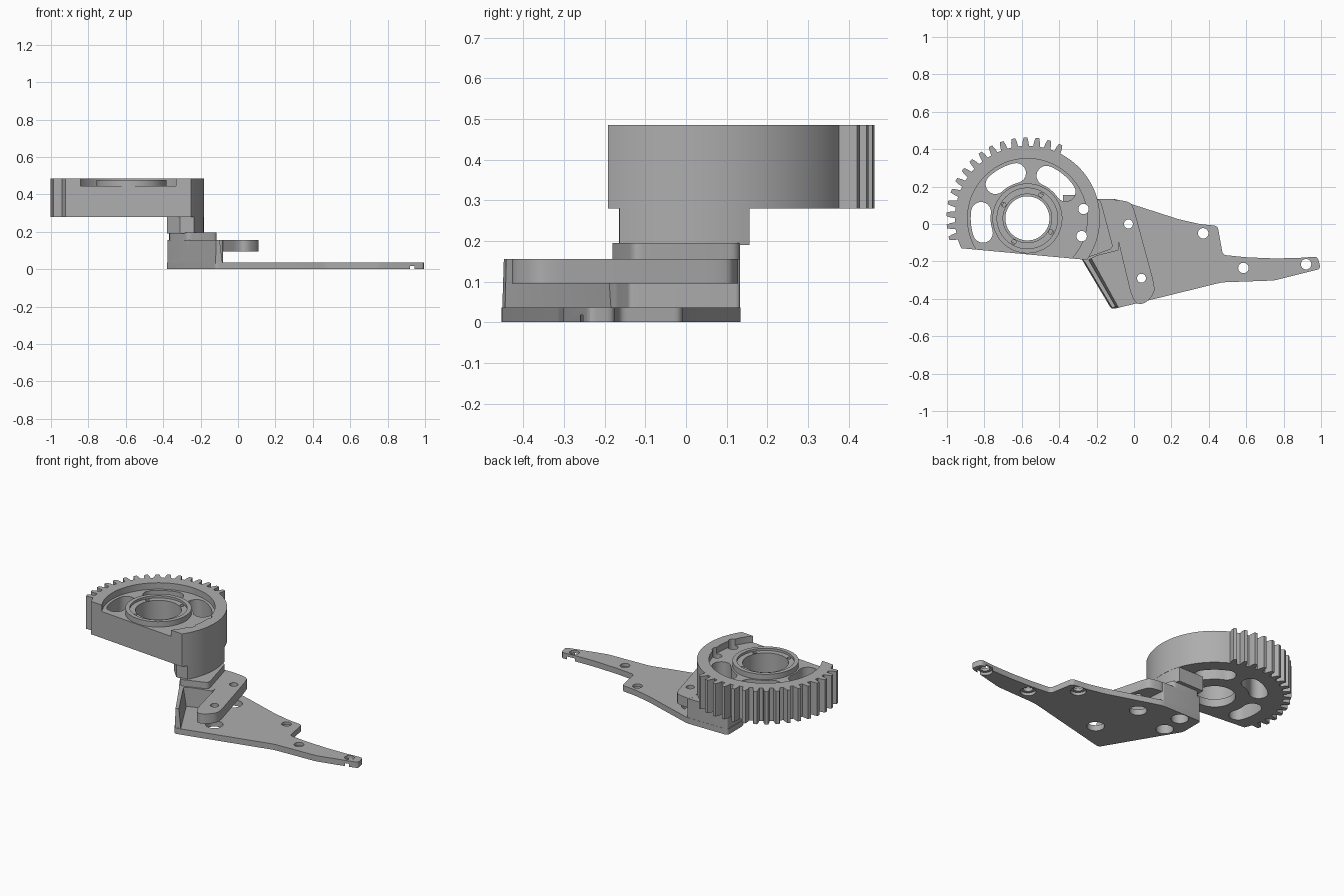
import bpy, bmesh, math
from mathutils import Vector

if "Cube" in bpy.data.objects:
    bpy.data.objects.remove(bpy.data.objects["Cube"], do_unlink=True)

grey = bpy.data.materials.new("machined grey")
grey.use_nodes = True
COLOUR = (0.42, 0.42, 0.42, 1)
grey.diffuse_color = COLOUR
grey.node_tree.nodes["Principled BSDF"].inputs["Base Color"].default_value = COLOUR

CX, CY = -0.57, 0.03      # gear axis
TOP, LOW = 0.485, 0.28    # gear faces


def polar(r, deg, c=(CX, CY)):
    a = math.radians(deg)
    return (c[0] + r * math.cos(a), c[1] + r * math.sin(a))


def circle(r, c=(CX, CY), n=64):
    return [polar(r, 360 * i / n, c) for i in range(n)]


def rounded(pts, r, n=5):
    """Round every corner of an outline with a small quadratic curve."""
    out = []
    for i, p in enumerate(pts):
        p, a, b = Vector(p), Vector(pts[i - 1]), Vector(pts[(i + 1) % len(pts)])
        s = p + (a - p).normalized() * min(r, (a - p).length * 0.45)
        e = p + (b - p).normalized() * min(r, (b - p).length * 0.45)
        for k in range(n + 1):
            t = k / n
            out.append(tuple(s * (1 - t) ** 2 + p * 2 * t * (1 - t) + e * t * t))
    return out


def prism(name, outline, z0, z1, top=None):
    """Upright solid from an outline, optionally with another top outline."""
    top = top or outline
    n = len(outline)
    bm = bmesh.new()
    low = [bm.verts.new((x, y, z0)) for x, y in outline]
    high = [bm.verts.new((x, y, z1)) for x, y in top]
    bm.faces.new(low)
    bm.faces.new(high)
    for i in range(n):
        j = (i + 1) % n
        bm.faces.new((low[i], low[j], high[j], high[i]))
    bmesh.ops.recalc_face_normals(bm, faces=bm.faces)
    mesh = bpy.data.meshes.new(name)
    bm.to_mesh(mesh)
    bm.free()
    mesh.materials.append(grey)
    ob = bpy.data.objects.new(name, mesh)
    bpy.context.collection.objects.link(ob)
    return ob


def activate(ob):
    bpy.ops.object.select_all(action='DESELECT')
    ob.select_set(True)
    bpy.context.view_layer.objects.active = ob


def cut(ob, outline, z0, z1):
    cutter = prism("cutter", outline, z0, z1)
    cutter.hide_render = True
    mod = ob.modifiers.new("cut", 'BOOLEAN')
    mod.operation = 'DIFFERENCE'
    mod.solver = 'EXACT'
    mod.object = cutter
    activate(ob)
    bpy.ops.object.modifier_apply(modifier=mod.name)
    bpy.data.objects.remove(cutter, do_unlink=True)


def drill(ob, spots, r, z0, z1):
    for c in spots:
        cut(ob, circle(r, c, 24), z0, z1)


def slot(r, half, a0, a1):
    """Kidney slot outline around the gear axis."""
    n = 10
    steps = [a0 + (a1 - a0) * i / n for i in range(n + 1)]
    out = [polar(r + half, a) for a in steps]
    out += [polar(half, a1 + 180 * k / n, polar(r, a1)) for k in range(1, n)]
    out += [polar(r - half, a) for a in reversed(steps)]
    out += [polar(half, a0 + 180 + 180 * k / n, polar(r, a0)) for k in range(1, n)]
    return out


screws = [(-0.27, 0.08), (-0.28, -0.065)]
bar_holes = [(-0.03, 0.0), (0.04, -0.29)]
plate_holes = [(0.37, -0.05), (0.585, -0.235), (0.92, -0.215)]

# Gear sector: teeth on the back left, plain rim elsewhere
PITCH = 360 / 42
ROOT, TIP, FIRST = 0.388, 0.433, 91.4 - 3 * 360 / 42
outline = []
for k in range(16):
    a = FIRST + k * PITCH
    for da, r in ((-0.31, ROOT), (-0.25, 0.412), (-0.15, TIP),
                  (0.15, TIP), (0.25, 0.412), (0.31, ROOT)):
        outline.append(polar(r, a + da * PITCH))
start, end = FIRST + 15.5 * PITCH, FIRST + 360 - 0.5 * PITCH
outline += [polar(ROOT, start + (end - start) * i / 70) for i in range(71)]
gear = prism("gear_sector", outline, LOW, TOP)
cut(gear, [(-1.2, -0.104), (-0.1, -0.206), (-0.1, -0.6), (-1.2, -0.6)], 0.2, 0.6)
cut(gear, circle(0.32, n=96), 0.445, 0.6)
for a0, a1 in ((35, 66), (104, 133), (172, 198)):
    cut(gear, slot(0.25, 0.053, a0, a1), 0.2, 0.6)
cut(gear, circle(0.15), 0.2, 0.6)
drill(gear, screws, 0.028, 0.2, 0.6)

# Bearing hub with stepped bore and four screw holes
hub = prism("bearing_hub", circle(0.187), LOW, 0.478)
cut(hub, circle(0.162), 0.464, 0.6)
cut(hub, circle(0.13), 0.33, 0.6)
cut(hub, circle(0.118), 0.2, 0.6)
drill(hub, [polar(0.146, a) for a in (60, 150, 240, 330)], 0.012, 0.40, 0.6)

# Post carrying the gear, following the rim
arc = [polar(ROOT - 0.001, -30 + 49 * i / 20) for i in range(21)]
post = prism("gear_post", [(-0.38, -0.09), (-0.31, -0.165)] + arc + [(-0.38, 0.155)],
             0.19, LOW + 0.002)
drill(post, screws, 0.028, 0.1, 0.4)

# Neck pad between post and block
pad = [(-0.37, 0.133), (-0.18, 0.133), (-0.11, -0.13), (-0.27, -0.187), (-0.365, -0.04)]
neck = prism("neck_pad", rounded(pad, 0.025), 0.15, 0.195)
drill(neck, screws, 0.028, 0.1, 0.4)

# Solid block under the neck
foot = [(-0.378, 0.133), (-0.1, 0.133), (-0.08, -0.14), (-0.2, -0.17),
        (-0.265, -0.205), (-0.378, -0.02)]
block = prism("support_block", rounded(foot, 0.012), 0.03, 0.155)
drill(block, screws, 0.028, -0.1, 0.4)
drill(block, screws, 0.05, -0.1, 0.1)

# Thin slanted wall, tapering upward
wall = prism("side_wall",
             [(-0.378, -0.02), (-0.12, -0.452), (-0.083, -0.445), (-0.24, -0.16)],
             0.03, 0.155,
             [(-0.373, -0.02), (-0.117, -0.448), (-0.098, -0.442), (-0.26, -0.16)])
drill(wall, screws, 0.05, -0.1, 0.1)

# Cantilevered bar above the plate
bar_shape = [(-0.13, 0.133), (-0.02, 0.12), (0.0, 0.08), (0.108, -0.32), (0.11, -0.37),
             (0.06, -0.425), (0.015, -0.43), (-0.015, -0.38), (-0.075, -0.13)]
bar = prism("mounting_bar", rounded(bar_shape, 0.045), 0.095, 0.156)
drill(bar, bar_holes, 0.024, 0.0, 0.3)

# Flat base plate with a narrow arm
base = [(-0.38, 0.134), (-0.1, 0.134), (0.06, 0.083), (0.24, 0.025), (0.35, 0.0),
        (0.447, -0.01), (0.475, -0.165), (0.6, -0.178), (0.75, -0.184), (0.87, -0.182),
        (0.982, -0.174), (0.998, -0.24), (0.75, -0.302), (0.47, -0.312),
        (-0.12, -0.457), (-0.38, -0.02)]
plate = prism("base_plate", rounded(base, 0.02, 4), 0.0, 0.036)
drill(plate, plate_holes, 0.028, -0.1, 0.2)
drill(plate, plate_holes, 0.045, -0.1, 0.018)
drill(plate, bar_holes + screws, 0.05, -0.1, 0.2)

# Smooth the round walls while keeping crisp edges
for ob in (gear, hub, post, neck, block, wall, bar, plate):
    activate(ob)
    bpy.ops.object.shade_smooth_by_angle(angle=math.radians(25))
